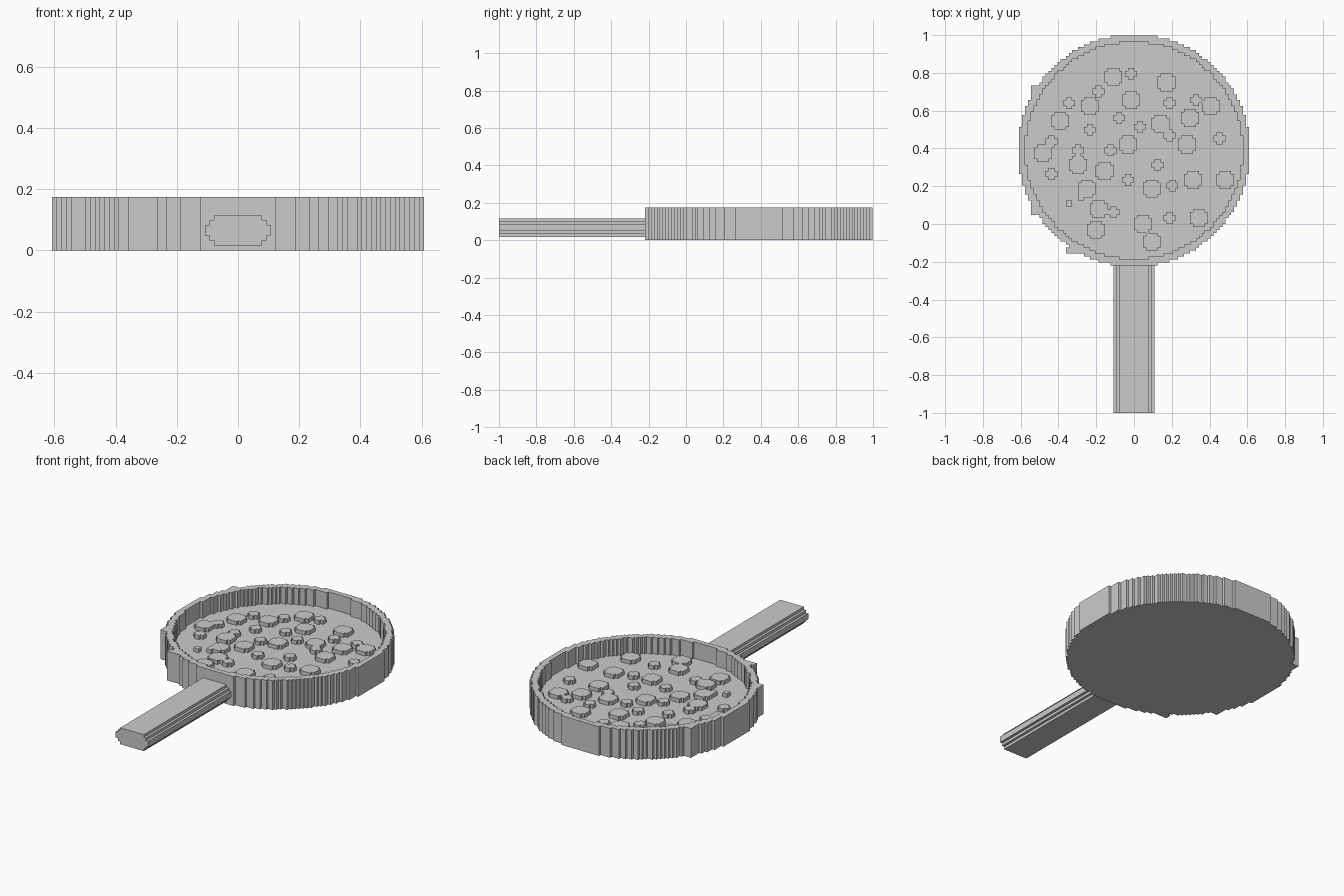
import bpy, bmesh, math

cube = bpy.data.objects.get("Cube")
if cube:
    bpy.data.objects.remove(cube, do_unlink=True)

CELL = 0.0156            # width of one step in the outlines
CENTRE_Y = 0.39          # middle of the pan
HEIGHT, FLOOR, TOPPING = 0.175, 0.077, 0.1

grey = bpy.data.materials.new("plain_grey")
grey.use_nodes = True
grey.diffuse_color = (0.6, 0.6, 0.6, 1)
grey.node_tree.nodes["Principled BSDF"].inputs["Base Color"].default_value = (0.6, 0.6, 0.6, 1)


def stepped_disc(radius, cx=0, cy=0, bulges=()):
    """Outline of a disc drawn on a square grid, as (x, y) points."""
    rows = round(radius)
    right, left = [], []
    for i in range(-rows, rows):
        mid = i + 0.5
        half = round(math.sqrt(max(radius ** 2 - mid ** 2, 1)))
        wide = max([half] + [w for low, high, w in bulges if low <= i < high])
        right += [(half, i), (half, i + 1)]
        left += [(-wide, i), (-wide, i + 1)]
    loop = right + left[::-1]
    loop = [p for k, p in enumerate(loop) if p != loop[k - 1]]
    count = len(loop)
    corners = [p for k, p in enumerate(loop)
               if not loop[k - 1][0] == p[0] == loop[(k + 1) % count][0]]
    return [((x + cx) * CELL, (y + cy) * CELL + CENTRE_Y) for x, y in corners]


def ring(bm, outline, z):
    return [bm.verts.new((x, y, z)) for x, y in outline]


def walls(bm, lower, upper):
    for k in range(len(lower)):
        bm.faces.new((lower[k - 1], lower[k], upper[k], upper[k - 1]))


def prism(bm, outline, z0, z1):
    lower, upper = ring(bm, outline, z0), ring(bm, outline, z1)
    walls(bm, lower, upper)
    bm.faces.new(lower[::-1])
    bm.faces.new(upper)


def finish(bm, name):
    bmesh.ops.recalc_face_normals(bm, faces=bm.faces)
    mesh = bpy.data.meshes.new(name)
    bm.to_mesh(mesh)
    bm.free()
    mesh.materials.append(grey)
    obj = bpy.data.objects.new(name, mesh)
    bpy.context.collection.objects.link(obj)
    return obj


# Pan: outer wall, flat rim, inner wall and floor
bm = bmesh.new()
outer = stepped_disc(39.3, bulges=[(19, 22, 35), (-22, -19, 35), (-35, -33, 23)])
inner = stepped_disc(36.8)
base, rim_out = ring(bm, outer, 0), ring(bm, outer, HEIGHT)
floor, rim_in = ring(bm, inner, FLOOR), ring(bm, inner, HEIGHT)
walls(bm, base, rim_out)
walls(bm, floor, rim_in)
bm.faces.new(base[::-1])
bm.faces.new(floor)
rim_edges = [bm.edges.get((loop[k - 1], loop[k]))
             for loop in (rim_out, rim_in) for k in range(len(loop))]
bmesh.ops.triangle_fill(bm, edges=rim_edges, use_beauty=True)
finish(bm, "pan")

# Toppings: grid positions measured from the middle of the pan
large = [(-7, 25), (11, 23), (-1, 17), (-15, 15), (26, 15), (19, 11), (-25, 10),
         (9, 9), (18, 2), (-2, 2), (-31, -1), (-19, -5), (-10, -7), (31, -10),
         (20, -10), (6, -13), (-16, -13), (-12, -20), (22, -23), (3, -25),
         (-13, -27), (6, -31)]
small = [(-1, 26), (-12, 20), (-22, 16), (12, 16), (21, 17), (-5, 11), (2, 8),
         (-15, 7), (12, 5), (29, 4), (-28, 3), (-19, 0), (-8, 0), (8, -5),
         (-28, -8), (-2, -10), (13, -12), (12, -23), (-7, -21)]
crumbs = [(-22, -18), (-18, -16)]
for name, radius, places in (("large_toppings", 3.2, large),
                             ("small_toppings", 1.9, small),
                             ("crumbs", 1, crumbs)):
    bm = bmesh.new()
    for cx, cy in places:
        prism(bm, stepped_disc(radius, cx, cy), FLOOR - 0.01, TOPPING)
    finish(bm, name)

# Handle: stepped oval section run along y
quarter = [(0.108, 0.017), (0.093, 0.017), (0.093, 0.033), (0.078, 0.033), (0.078, 0.049)]
mirrored = [(-x, z) for x, z in quarter[::-1]]
half = quarter + mirrored
section = half + [(-x, -z) for x, z in half]
bm = bmesh.new()
front = [bm.verts.new((x, -1, z + 0.066)) for x, z in section]
back = [bm.verts.new((x, -0.2, z + 0.066)) for x, z in section]
walls(bm, front, back)
bm.faces.new(front)
bm.faces.new(back[::-1])
finish(bm, "handle")
